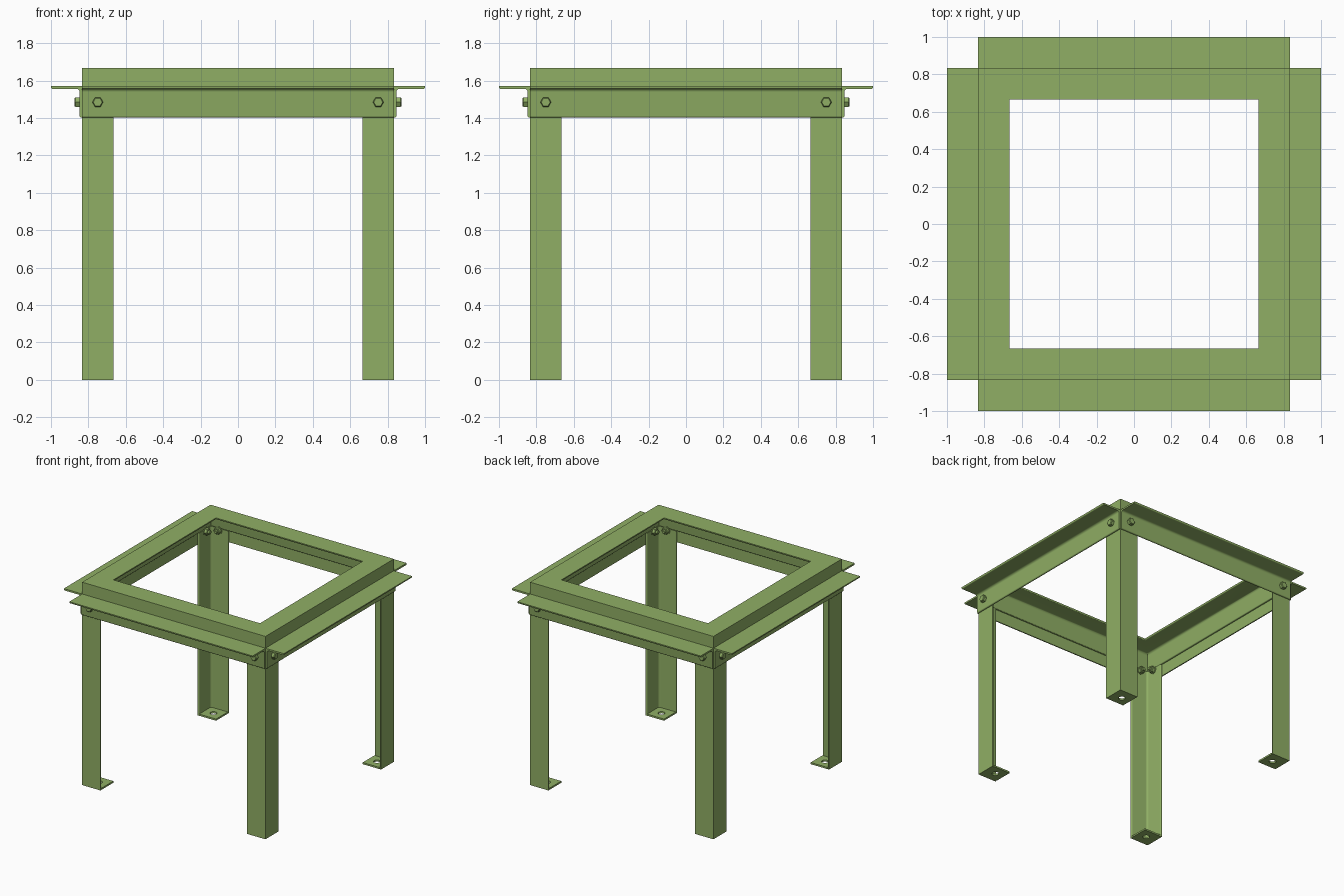
import bpy, bmesh, math
from mathutils import Matrix, Vector

if "Cube" in bpy.data.objects:
    bpy.data.objects.remove(bpy.data.objects["Cube"])

HALF = 0.8333      # half width of the frame
LEAF = 0.1667      # leaf width of the angle section
T = 0.0139         # steel thickness
TOP = 1.667        # top of the frame
RAIL_TOP = 1.57    # top of the outer rails
BOLT_Z = 1.485
BOLT_X = 0.75

green = bpy.data.materials.new("green paint")
green.use_nodes = True
colour = (0.28, 0.43, 0.13, 1)
green.diffuse_color = colour
green.node_tree.nodes["Principled BSDF"].inputs["Base Color"].default_value = colour


def loft(name, loops, closed=False):
    """Skin a row of equal point loops; cap the ends unless closed."""
    bm = bmesh.new()
    rings = [[bm.verts.new(p) for p in loop] for loop in loops]
    n = len(rings[0])
    for i in range(len(rings) if closed else len(rings) - 1):
        a, b = rings[i], rings[(i + 1) % len(rings)]
        for j in range(n):
            k = (j + 1) % n
            bm.faces.new((a[j], a[k], b[k], b[j]))
    if not closed:
        bm.faces.new(rings[0])
        bm.faces.new(rings[-1])
    bmesh.ops.recalc_face_normals(bm, faces=bm.faces)
    mesh = bpy.data.meshes.new(name)
    bm.to_mesh(mesh)
    bm.free()
    mesh.materials.append(green)
    obj = bpy.data.objects.new(name, mesh)
    bpy.context.collection.objects.link(obj)
    bpy.ops.object.select_all(action="DESELECT")
    obj.select_set(True)
    bpy.context.view_layer.objects.active = obj
    bpy.ops.object.shade_smooth_by_angle(angle=math.radians(35))
    return obj


def turned_copy(obj, name, quarter):
    """Linked copy turned about the middle by quarter turns."""
    copy = bpy.data.objects.new(name, obj.data)
    copy.matrix_world = Matrix.Rotation(quarter * math.pi / 2, 4, "Z") @ obj.matrix_world
    bpy.context.collection.objects.link(copy)
    return copy


def arc(cx, cy, r, start, end, steps=4):
    return [(cx + r * math.cos(math.radians(start + (end - start) * i / steps)),
             cy + r * math.sin(math.radians(start + (end - start) * i / steps)))
            for i in range(steps + 1)]


def angle_section(toe=0.008, root=0.017):
    """L section with rounded toes and a filleted root, heel at the origin."""
    return ([(0, 0), (LEAF, 0)]
            + arc(LEAF - toe, T - toe, toe, 0, 90)
            + arc(T + root, T + root, root, 270, 180)
            + arc(T - toe, LEAF - toe, toe, 0, 90)
            + [(0, LEAF)])


section = angle_section()

# Mitred top frame, leaves pointing inward and down
corners = [(-1, -1), (1, -1), (1, 1), (-1, 1)]
loft("top_frame",
     [[(sx * (HALF - a), sy * (HALF - a), TOP - b) for a, b in section]
      for sx, sy in corners], closed=True)

# Outer rail, leaves pointing outward and down
front_rail = loft("front_rail",
                  [[(x, -HALF - a, RAIL_TOP - b) for a, b in section]
                   for x in (-HALF, HALF)])

# Corner leg, running up to the underside of the frame leaves
front_right_leg = loft("front_right_leg",
                       [[(-HALF + a, -HALF + b, z) for a, b in section]
                        for z in (0, TOP - LEAF)])

# Foot plate with a bolt hole
inner, outer = -HALF + LEAF, -HALF + T
mid, half = (inner + outer) / 2, (inner - outer) / 2


def foot_loop(z, hole):
    pts = []
    for i in range(24):
        c, s = math.cos(i * math.pi / 12), math.sin(i * math.pi / 12)
        r = 0.026 if hole else half / max(abs(c), abs(s))
        pts.append((mid + r * c, mid + r * s, z))
    return pts


front_right_foot = loft("front_right_foot",
                        [foot_loop(0, False), foot_loop(T, False),
                         foot_loop(T, True), foot_loop(0, True)], closed=True)


def turned_part(name, x, stations, sides):
    """Prism along y on the bolt axis; stations are (y, radius)."""
    return loft(name, [[(x + r * math.cos(2 * math.pi * i / sides), y,
                         BOLT_Z + r * math.sin(2 * math.pi * i / sides))
                        for i in range(sides)] for y, r in stations])


# Bolts: washer and head outside, washer, nut and shank end inside
face_out, face_in = -HALF - T, -HALF + T
hardware = []
for side, x in (("right", -BOLT_X), ("left", BOLT_X)):
    hardware += [
        turned_part(side + "_bolt_head", x,
                    [(face_out, 0.029), (face_out - 0.022, 0.029),
                     (face_out - 0.027, 0.024)], 6),
        turned_part(side + "_washer", x,
                    [(face_in, 0.031), (face_in + 0.004, 0.031)], 20),
        turned_part(side + "_nut", x,
                    [(face_in + 0.004, 0.028), (face_in + 0.026, 0.028),
                     (face_in + 0.029, 0.024)], 6),
        turned_part(side + "_bolt_shank", x,
                    [(face_out, 0.015), (face_in + 0.042, 0.015),
                     (face_in + 0.045, 0.012)], 16),
    ]

# Repeat the parts around the four sides and corners
side_names = ["front", "left", "back", "right"]
corner_names = ["front_right", "front_left", "back_left", "back_right"]
for obj in hardware:
    obj.name = "front_" + obj.name
for q in range(1, 4):
    turned_copy(front_rail, side_names[q] + "_rail", q)
    turned_copy(front_right_leg, corner_names[q] + "_leg", q)
    turned_copy(front_right_foot, corner_names[q] + "_foot", q)
    for obj in hardware:
        turned_copy(obj, side_names[q] + obj.name[len("front"):], q)
